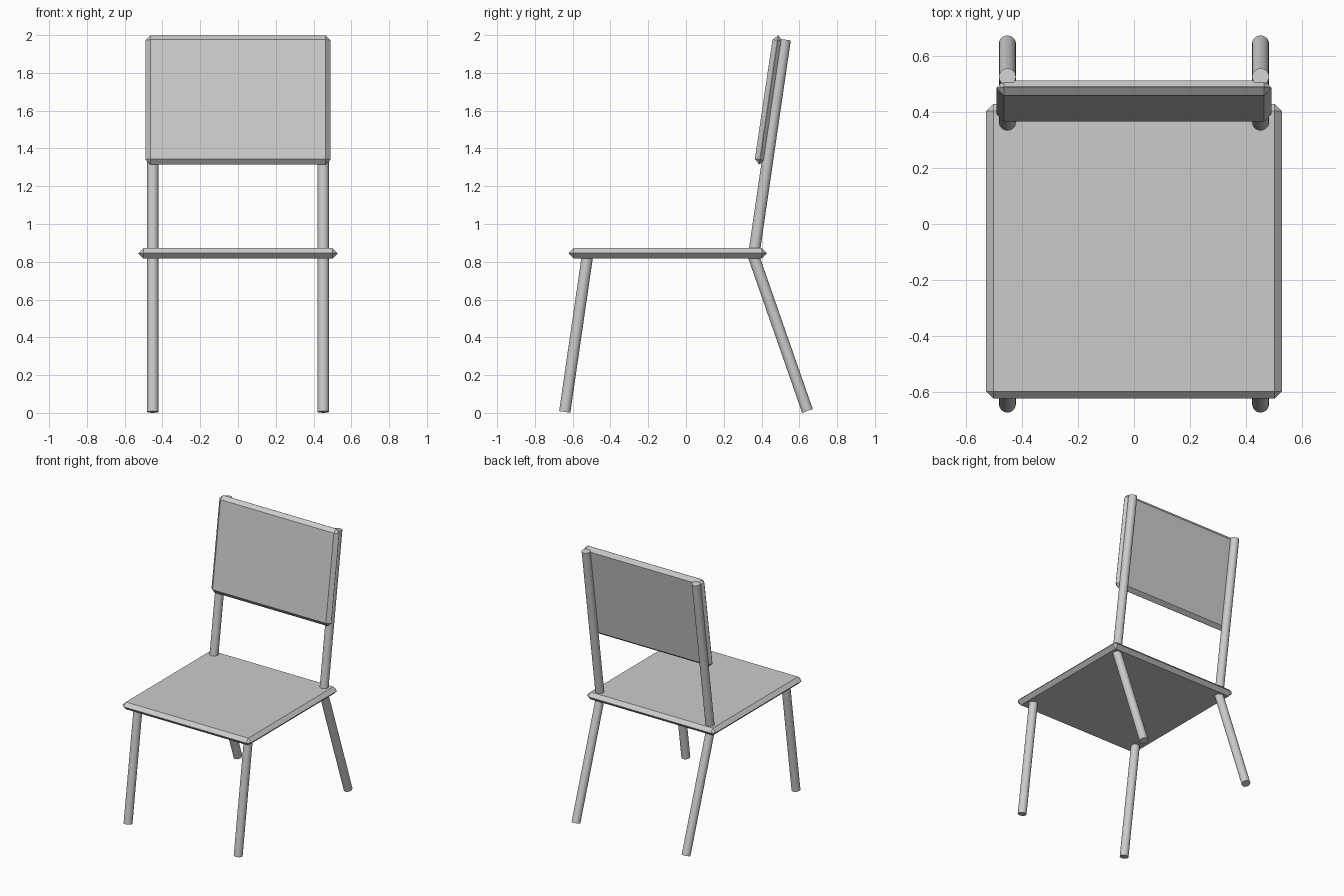
import bpy, math
from mathutils import Vector

if "Cube" in bpy.data.objects:
    bpy.data.objects.remove(bpy.data.objects["Cube"])

LEG_X, LEG_R = 0.451, 0.03


def board(name, size, loc, tilt=0.0):
    """Flat panel whose rim is chamfered to a ridge at mid thickness."""
    bpy.ops.mesh.primitive_cube_add(size=1, location=loc)
    ob = bpy.context.object
    ob.name = name
    ob.scale = size
    bpy.ops.object.transform_apply(location=False, rotation=False, scale=True)
    ob.rotation_euler.x = math.radians(tilt)
    mod = ob.modifiers.new("chamfer", 'BEVEL')
    mod.width = 0.026
    mod.segments = 1
    return ob


def rod(name, x, start, end):
    """Round rod between two (y, z) points."""
    a, b = Vector((x, *start)), Vector((x, *end))
    bpy.ops.mesh.primitive_cylinder_add(vertices=32, radius=LEG_R,
                                        depth=(b - a).length, location=(a + b) / 2)
    ob = bpy.context.object
    ob.name = name
    ob.rotation_euler = (b - a).to_track_quat('Z', 'Y').to_euler()
    bpy.ops.object.shade_smooth_by_angle(angle=math.radians(35))
    return ob


# Seat and backrest
board("seat", (1.054, 1.05, 0.054), (0, -0.097, 0.845))
board("backrest", (0.98, 0.054, 0.69), (0, 0.438, 1.657), tilt=-8.4)

# Legs and back posts, left and right
for side, x in (("left", -LEG_X), ("right", LEG_X)):
    rod(f"front_leg_{side}", x, (-0.642, 0.005), (-0.52, 0.845))
    rod(f"rear_leg_{side}", x, (0.643, 0.010), (0.352, 0.845))
    rod(f"back_post_{side}", x, (0.360, 0.845), (0.525, 1.976))
